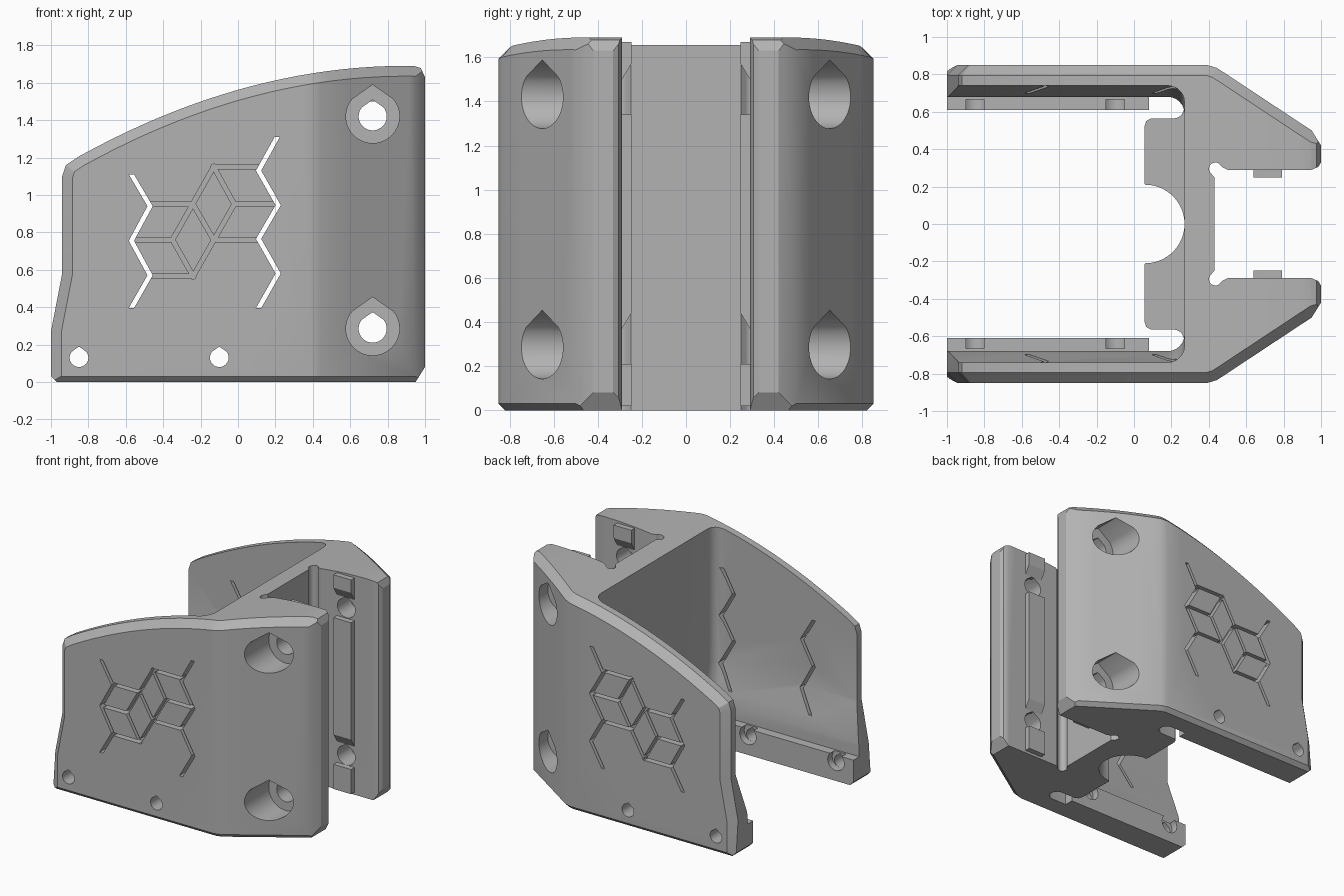
import bpy, bmesh, math
from mathutils import Vector

cube = bpy.data.objects.get("Cube")
if cube:
    bpy.data.objects.remove(cube, do_unlink=True)

grey = bpy.data.materials.new("plain grey")
grey.use_nodes = True
grey.diffuse_color = (0.45, 0.45, 0.45, 1)
grey.node_tree.nodes["Principled BSDF"].inputs["Base Color"].default_value = (0.45, 0.45, 0.45, 1)


def prism_bm(pts, axis, spans):
    """Extrude a 2D outline along an axis, once per (start, end) span."""
    place = {"x": lambda u, v, t: (t, u, v),
             "y": lambda u, v, t: (u, t, v),
             "z": lambda u, v, t: (u, v, t)}[axis]
    bm = bmesh.new()
    n = len(pts)
    for a, b in spans:
        lo = [bm.verts.new(place(u, v, a)) for u, v in pts]
        hi = [bm.verts.new(place(u, v, b)) for u, v in pts]
        bm.faces.new(lo)
        bm.faces.new(hi)
        for i in range(n):
            j = (i + 1) % n
            bm.faces.new((lo[i], lo[j], hi[j], hi[i]))
    bmesh.ops.recalc_face_normals(bm, faces=bm.faces[:])
    return bm


def make(name, bm):
    me = bpy.data.meshes.new(name)
    bm.to_mesh(me)
    bm.free()
    me.materials.append(grey)
    ob = bpy.data.objects.new(name, me)
    bpy.context.collection.objects.link(ob)
    return ob


def both(a, b):
    return [(a, b), (-b, -a)]


def slice_off(bm, co, no):
    """Remove everything beyond a plane and cap the cut."""
    geom = bm.verts[:] + bm.edges[:] + bm.faces[:]
    bmesh.ops.bisect_plane(bm, geom=geom, plane_co=co, plane_no=Vector(no).normalized(),
                           clear_outer=True)
    rim = [e for e in bm.edges if e.is_boundary]
    if rim:
        bmesh.ops.holes_fill(bm, edges=rim, sides=0)
    bmesh.ops.recalc_face_normals(bm, faces=bm.faces[:])


def bevel_sides(bm, other, offset):
    """Chamfer edges between the upright side faces and faces matching a rule."""
    bm.normal_update()
    side = lambda f: abs(f.normal.y) > 0.3 and abs(f.normal.z) < 0.1
    edges = []
    for e in bm.edges:
        if len(e.link_faces) == 2:
            f, g = e.link_faces
            if (side(f) and other(g.normal)) or (side(g) and other(f.normal)):
                edges.append(e)
    bmesh.ops.bevel(bm, geom=edges, offset=offset, offset_type="OFFSET", segments=1,
                    profile=0.5, affect="EDGES", clamp_overlap=False)


def arc(cx, cy, r, a0, a1, n):
    return [(cx + r * math.cos(math.radians(a0 + (a1 - a0) * i / n)),
             cy + r * math.sin(math.radians(a0 + (a1 - a0) * i / n))) for i in range(n + 1)]


def teardrop(x, z, r):
    return arc(x, z, r, 140, 400, 28) + [(x, z + r * 1.18)]


def mirrored(half):
    return half + [(u, -v) for u, v in reversed(half) if abs(v) > 1e-5]


# Outer shell: side profile with an arched top
profile = [(1, 0), (-1, 0), (-1, 0.27), (-0.94, 0.58), (-0.94, 1.1), (-0.92, 1.16)]
for i in range(23):
    x = -0.85 + 1.85 * i / 22
    profile.append((x, 1.69 - 0.158 * (0.9 - x) ** 2))
shell = prism_bm(profile, "y", [(-0.85, 0.85)])
for s in (1, -1):
    slice_off(shell, (0.42, s * 0.85, 0), (0.35, s * 0.53, 0))
    slice_off(shell, (0.425, s * 0.84, 0), (0.287, s * 0.958, 0))
bevel_sides(shell, lambda n: n.z < -0.9, 0.03)
bevel_sides(shell, lambda n: abs(n.y) < 0.05 and n.x < 0.9 and n.z > -0.9, 0.055)
for s in (1, -1):
    slice_off(shell, (0.95, s * 0.5, 0), (0.08, s * 0.05, 0))
slice_off(shell, (0.95, 0, 0), (0.08, 0, -0.05))
slice_off(shell, (0.94, 0, 1.69), (0.3, 0, 0.95))
slice_off(shell, (1, 0, 1.63), (0.9, 0, 0.43))
slice_off(shell, (-0.97, 0, 0), (-1, 0, -1))
body = make("bracket_body", shell)


def cut(bm):
    cutter = make("cutter", bm)
    cutter.hide_render = True
    bpy.context.view_layer.objects.active = body
    mod = body.modifiers.new("cut", "BOOLEAN")
    mod.operation = "DIFFERENCE"
    mod.solver = "EXACT"
    mod.object = cutter
    bpy.ops.object.modifier_apply(modifier=mod.name)
    bpy.data.objects.remove(cutter, do_unlink=True)


# Rear cavity between the side walls, thicker towards the bottom
right = [(0.68, 0.2), (0.68, 0.3), (0.74, 0.6), (0.74, 2)]
cavity = prism_bm(right + [(-y, z) for y, z in reversed(right)], "x", [(-1.2, 0.27)])
corner = [e for e in cavity.edges
          if all(v.co.x > 0.2 for v in e.verts) and e.verts[0].co.y * e.verts[1].co.y > 0]
bmesh.ops.bevel(cavity, geom=corner, offset=0.09, segments=6, profile=0.5,
                affect="EDGES", clamp_overlap=False)
cut(cavity)

# Floor opening: leaves the rails and the block with its round recess
floor = [(-1.2, 0.61), (0.08, 0.61), (0.08, 0.68)]
floor += arc(0.21, 0.622, 0.058, 90, -90, 10)
floor += [(0.09, 0.564), (0.065, 0.55), (0.055, 0.52), (0.055, 0.22)]
floor += arc(0.06, 0, 0.21, 90, 0, 14)
cut(prism_bm(mirrored(floor), "z", [(-0.1, 0.21)]))

# Front slot with rounded relief corners and eased mouth
slot = [(1.1, 0.4), (1, 0.33), (0.985, 0.305), (0.95, 0.29), (0.5, 0.29), (0.47, 0.305)]
slot += arc(0.435, 0.295, 0.034, 40, 230, 10) + [(0.43, 0.25)]
cut(prism_bm(mirrored(slot), "z", [(-0.1, 2)]))

# Bolt holes with teardrop counterbores
for z in (0.285, 1.42):
    cut(prism_bm(teardrop(0.72, z, 0.143), "y", both(0.45, 1)))
    cut(prism_bm(teardrop(0.72, z, 0.075), "y", both(0.2, 0.6)))

# Small rail holes with recesses on the inside
for x in (-0.85, -0.1):
    cut(prism_bm(teardrop(x, 0.13, 0.05), "y", both(0.5, 1)))
    cut(prism_bm(arc(x, 0.15, 0.07, 0, 345, 23), "y", both(0.5, 0.665)))

# Zigzag slits that pass through the walls
zigzags = [
    [(-0.57, 1.11), (-0.47, 0.94), (-0.57, 0.755), (-0.47, 0.57), (-0.57, 0.395)],
    [(0.21, 1.31), (0.11, 1.13), (0.215, 0.945), (0.11, 0.765), (0.215, 0.58), (0.11, 0.395)]]
for line in zigzags:
    band = [(x - 0.014, z) for x, z in line] + [(x + 0.014, z) for x, z in reversed(line)]
    cut(prism_bm(band, "y", both(0.6, 1)))

# Shallow grooves joining the slits into rhombs
grooves = [
    [(-0.46, 0.95), (-0.24, 0.95), (-0.13, 0.76), (0.11, 0.76)],
    [(-0.56, 0.76), (-0.35, 0.76), (-0.24, 0.565), (-0.46, 0.565)],
    [(-0.35, 0.76), (-0.13, 1.15), (0.11, 1.15)],
    [(-0.13, 1.15), (-0.02, 0.95), (0.2, 0.95)],
    [(-0.02, 0.95), (-0.24, 0.565)]]
for line in grooves:
    for p, q in zip(line, line[1:]):
        a, b = Vector(p), Vector(q)
        d = (b - a).normalized() * 0.012
        n = Vector((-d.y, d.x))
        quad = [a - d + n, b + d + n, b + d - n, a - d - n]
        cut(prism_bm([tuple(v) for v in quad], "y", both(0.795, 1)))

# Guide ridges inside the slot, interrupted at the bolt holes
ridges = [("lower", 0.02, 0.21, 0, 0), ("middle", 0.37, 1.34, 0.07, 0),
          ("upper", 1.5, 1.67, 0.07, 0)]
for side, s in (("left", 1), ("right", -1)):
    for name, z0, z1, c0, c1 in ridges:
        outline = [(s * 0.32, z0), (s * 0.29, z0), (s * 0.248, z0 + c0),
                   (s * 0.248, z1 - c1), (s * 0.32, z1)]
        make(f"{name}_ridge_{side}", prism_bm(outline, "x", [(0.64, 0.79)]))

# Smooth the curved walls, keep edges crisp
bpy.ops.object.select_all(action="DESELECT")
body.select_set(True)
bpy.context.view_layer.objects.active = body
bpy.ops.object.shade_smooth_by_angle(angle=math.radians(25))
